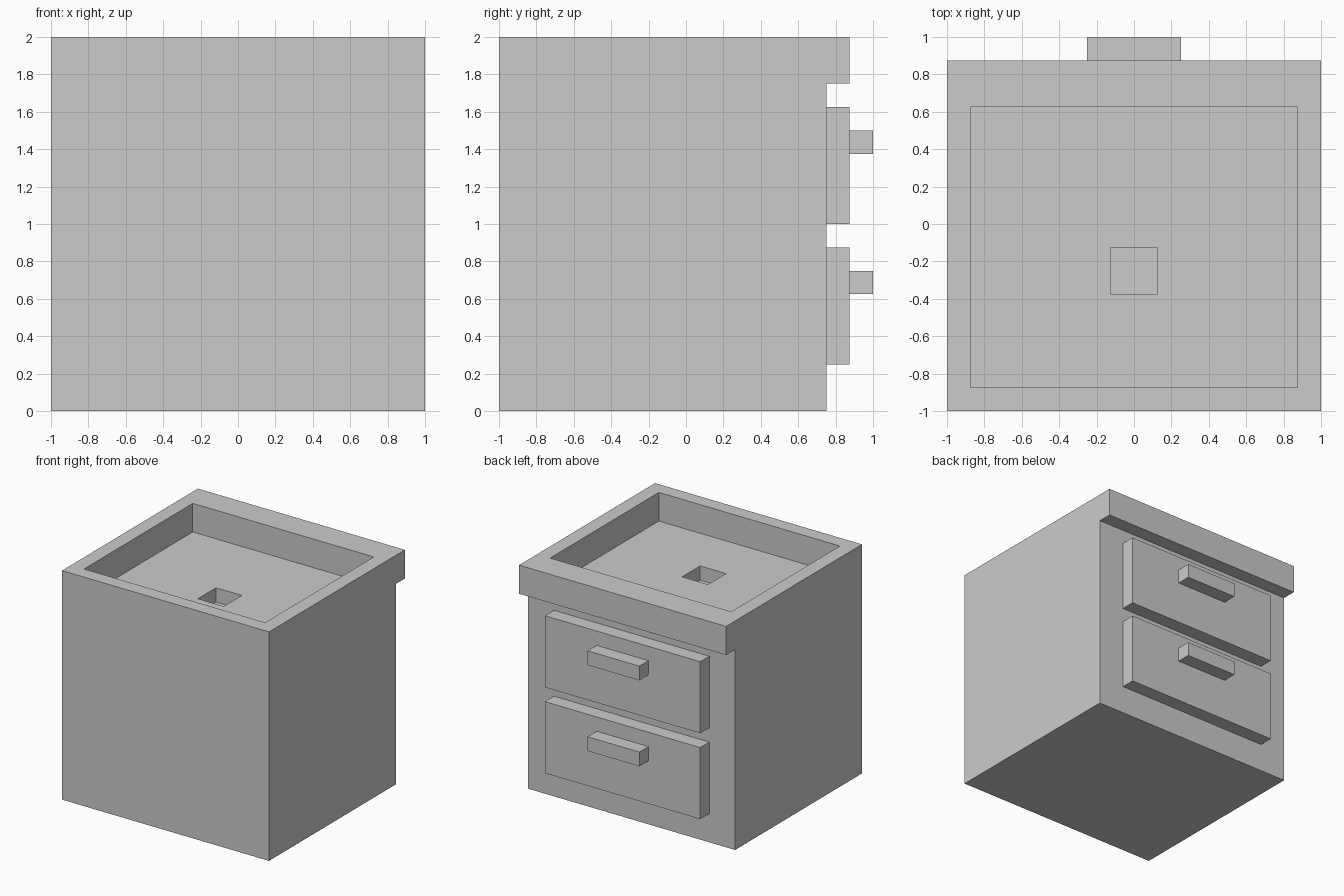
import bpy
import bmesh
from mathutils import Vector

if "Cube" in bpy.data.objects:
    bpy.data.objects.remove(bpy.data.objects["Cube"])


def finish(name, bm):
    bmesh.ops.recalc_face_normals(bm, faces=bm.faces[:])
    mesh = bpy.data.meshes.new(name)
    bm.to_mesh(mesh)
    bm.free()
    obj = bpy.data.objects.new(name, mesh)
    bpy.context.collection.objects.link(obj)
    return obj


def box(name, x, y, z):
    """Box centred on x = 0 with half width x and (min, max) ranges y, z."""
    bm = bmesh.new()
    bmesh.ops.create_cube(bm, size=1)
    size = Vector((2 * x, y[1] - y[0], z[1] - z[0]))
    centre = Vector((0, sum(y) / 2, sum(z) / 2))
    for v in bm.verts:
        v.co = v.co * size + centre
    return finish(name, bm)


# Cabinet with overhanging counter: side profile (y, z) extruded along x
profile = [(-1, 0), (0.75, 0), (0.75, 1.75), (0.875, 1.75), (0.875, 2), (-1, 2)]
bm = bmesh.new()
side = bm.faces.new([bm.verts.new((-1, y, z)) for y, z in profile])
ext = bmesh.ops.extrude_face_region(bm, geom=[side], use_keep_orig=True)
bmesh.ops.translate(bm, vec=(2, 0, 0),
                    verts=[g for g in ext["geom"] if isinstance(g, bmesh.types.BMVert)])
cabinet = finish("cabinet", bm)

# Sink basin and drain recess cut into the top
for name, x, y, z in [("basin_cutter", 0.875, (-0.875, 0.625), (1.75, 2.2)),
                      ("drain_cutter", 0.125, (-0.375, -0.125), (1.625, 1.9))]:
    cutter = box(name, x, y, z)
    cutter.hide_render = True
    cutter.hide_set(True)
    cut = cabinet.modifiers.new(name, "BOOLEAN")
    cut.operation = "DIFFERENCE"
    cut.solver = "EXACT"
    cut.object = cutter

# Two drawers with handles
for label, z in [("lower", 0.25), ("upper", 1.0)]:
    box(f"{label}_drawer", 0.75, (0.75, 0.875), (z, z + 0.625))
    box(f"{label}_handle", 0.25, (0.875, 1.0), (z + 0.375, z + 0.5))
